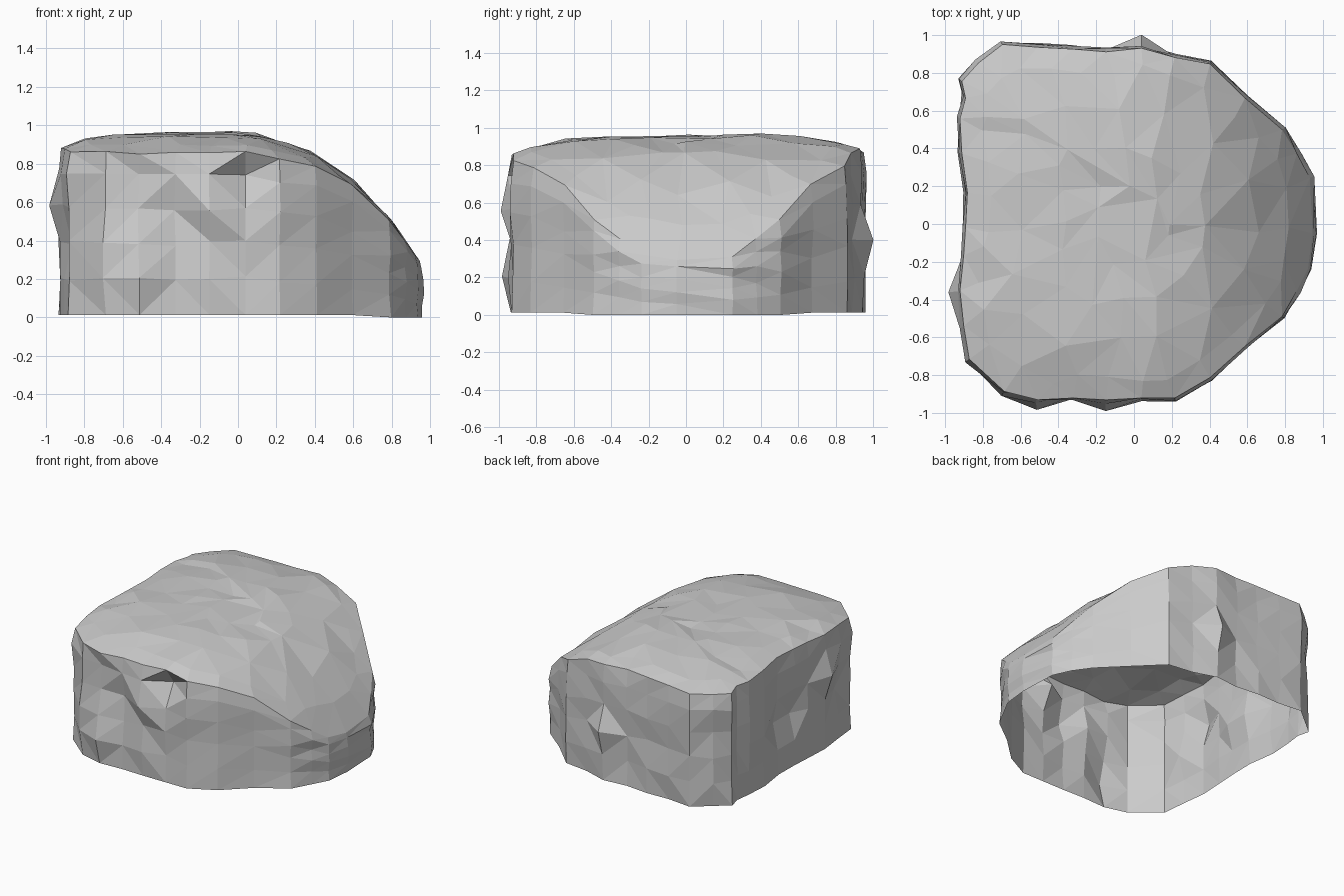
import bpy, bmesh, random
from mathutils import Vector

if "Cube" in bpy.data.objects:
    bpy.data.objects.remove(bpy.data.objects["Cube"])
random.seed(11)

# plan outline of the boulder, counter-clockwise from the low right tip
OUTLINE = [(.965, -.05), (.95, .25), (.88, .38), (.80, .51), (.60, .68), (.41, .865), (.22, .90),
           (.04, .95), (-.15, .93), (-.33, .945), (-.52, .955), (-.71, .97), (-.84, .87),
           (-.93, .77), (-.91, .68), (-.94, .57), (-.93, .38), (-.90, .17), (-.91, -.02),
           (-.92, -.17), (-.94, -.36), (-.92, -.55), (-.89, -.73), (-.70, -.905), (-.52, -.95),
           (-.33, -.94), (-.15, -.95), (.04, -.94), (.22, -.94), (.41, -.83), (.60, -.66),
           (.80, -.50), (.88, -.36), (.94, -.24)]
# side profile of the dome: x, height
PROFILE = [(-1, .86), (-.9, .89), (-.7, .95), (-.33, .96), (.04, .965), (.22, .925),
           (.41, .845), (.6, .71), (.8, .50), (.93, .31), (1, .24)]
# hollows and bulges in the walls: centre, radius, push
DENTS = [((.04, -.94, .75), .17, (0, .11, 0)), ((-.15, -.95, .55), .15, (0, -.045, 0)),
         ((-.33, -.94, .5), .16, (0, .05, 0)), ((-.52, -.95, .66), .17, (0, .06, 0)),
         ((-.52, -.95, .2), .15, (0, -.045, 0)), ((-.9, .1, .38), .22, (.05, 0, 0)),
         ((-.94, -.36, .57), .15, (-.04, 0, 0)), ((-.92, -.55, .38), .16, (.05, 0, 0)),
         ((.04, .95, .4), .15, (0, .05, 0))]


def height(x, y):
    for (x0, z0), (x1, z1) in zip(PROFILE, PROFILE[1:]):
        if x <= x1:
            break
    z = z0 + (z1 - z0) * (x - x0) / (x1 - x0)
    return z - (.105 if y < 0 else .075) * (abs(y) / .93) ** 4


def jit(a):
    return random.uniform(-a, a)


bm = bmesh.new()
rings = []

# craggy wall rings, from the open base to the rim
for f in (0, .23, .45, .66, .87, 1):
    ring = []
    for x, y in OUTLINE:
        k = .98 if f == 1 else .993 + jit(.012)
        p = Vector((x * k, y * k, 0))
        rim = height(p.x, p.y)
        p.z = f * rim + (jit(.015) if 0 < f < 1 else 0)
        if f == 0:
            p.z = 0 if x > .7 else .012
        if 0 < f < 1:
            for c, r, push in DENTS:
                w = max(0, 1 - (p - Vector(c)).length / r)
                p += Vector(push) * min(1, 1.6 * w)
        ring.append(bm.verts.new(p))
    rings.append(ring)

# dome rings, thinning out towards the middle
for s, step in ((.86, 1), (.66, 2), (.42, 2)):
    ring = []
    for i in range(len(OUTLINE)):
        if i % step:
            ring.append(ring[-1])
            continue
        x, y = OUTLINE[i]
        x, y = x * s + jit(.03), y * s + jit(.03)
        ring.append(bm.verts.new((x, y, height(x, y) + jit(.012))))
    rings.append(ring)

# faces between neighbouring rings
n = len(OUTLINE)
for a, b in zip(rings, rings[1:]):
    for i in range(n):
        j = (i + 1) % n
        loop = []
        for v in (a[i], a[j], b[j], b[i]):
            if v not in loop:
                loop.append(v)
        if len(loop) > 2:
            bm.faces.new(loop)

# crown: a small ring with half the points, closed by a shallow dip
last = rings[-1][::2]
m = len(last)
inner = []
for i in range(0, m, 2):
    q = last[i].co * .5
    inner.append(bm.verts.new((q.x, q.y, height(q.x, q.y) - .01 + jit(.01))))
for i in range(m):
    j = (i + 1) % m
    u, w = inner[i // 2], inner[j // 2]
    bm.faces.new((last[i], last[j], u))
    if w is not u:
        bm.faces.new((last[j], w, u))
bm.faces.new(inner)

bmesh.ops.triangulate(bm, faces=bm.faces[:])
bmesh.ops.recalc_face_normals(bm, faces=bm.faces[:])
mesh = bpy.data.meshes.new("boulder")
bm.to_mesh(mesh)
bm.free()
boulder = bpy.data.objects.new("boulder", mesh)
bpy.context.collection.objects.link(boulder)
